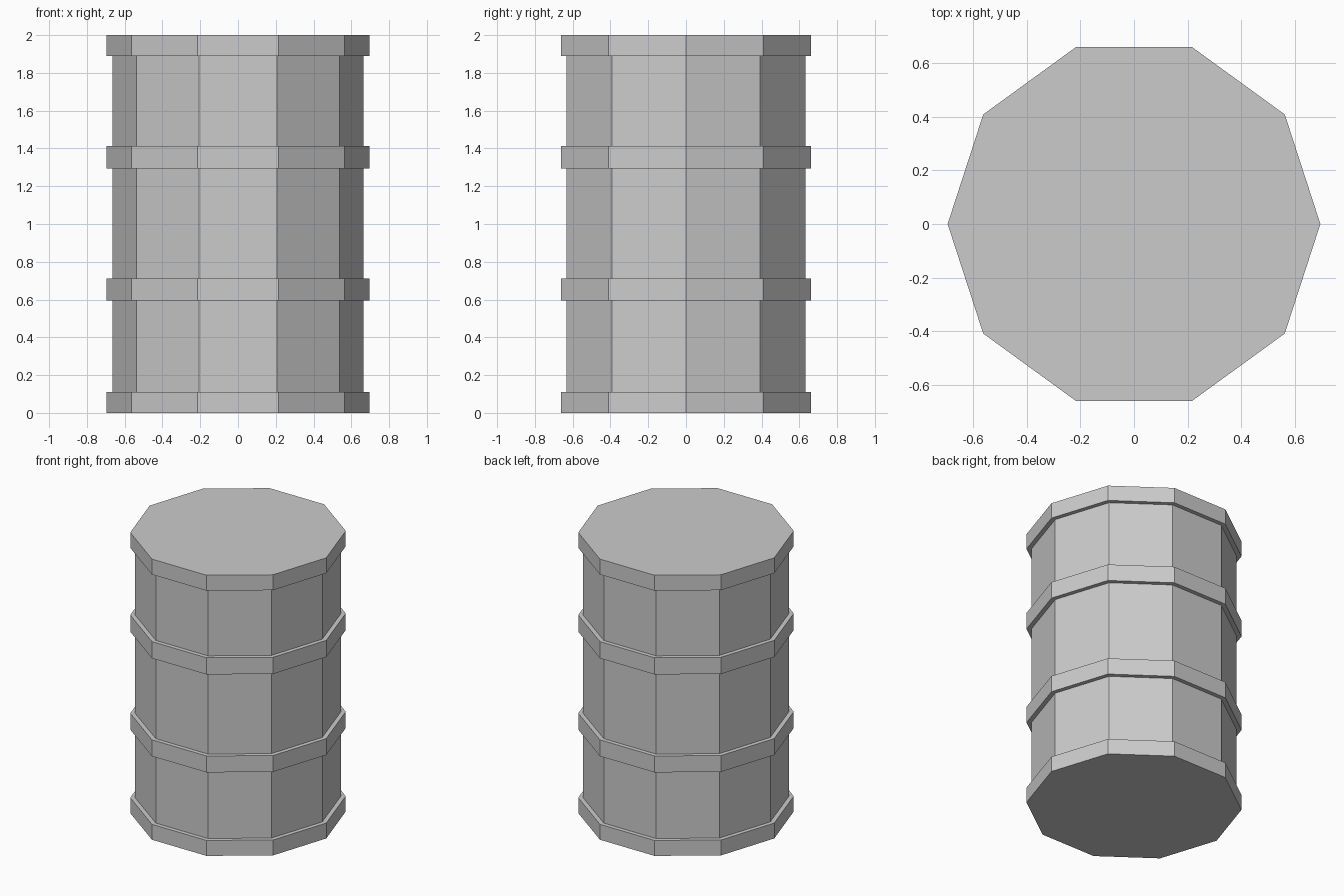
import bpy, bmesh
from math import cos, sin, tau

if "Cube" in bpy.data.objects:
    bpy.data.objects.remove(bpy.data.objects["Cube"])

SIDES = 10
R_BODY, R_BAND = 0.665, 0.696
BANDS = [(0.0, 0.11), (0.595, 0.712), (1.293, 1.412), (1.89, 2.0)]

# stepped drum profile: each band stands proud of the wall
profile = []
for i, (lo, hi) in enumerate(BANDS):
    if i > 0:
        profile.append((R_BODY, lo))
    profile += [(R_BAND, lo), (R_BAND, hi)]
    if i < len(BANDS) - 1:
        profile.append((R_BODY, hi))

# revolve the profile into a ten-sided shell with flat end caps
bm = bmesh.new()
rings = [[bm.verts.new((r * cos(tau * k / SIDES), r * sin(tau * k / SIDES), z))
          for k in range(SIDES)] for r, z in profile]
for a, b in zip(rings, rings[1:]):
    for k in range(SIDES):
        n = (k + 1) % SIDES
        bm.faces.new((a[k], a[n], b[n], b[k]))
bm.faces.new(rings[0][::-1])
bm.faces.new(rings[-1])

mesh = bpy.data.meshes.new("barrel")
bm.to_mesh(mesh)
bm.free()
bpy.context.collection.objects.link(bpy.data.objects.new("barrel", mesh))
